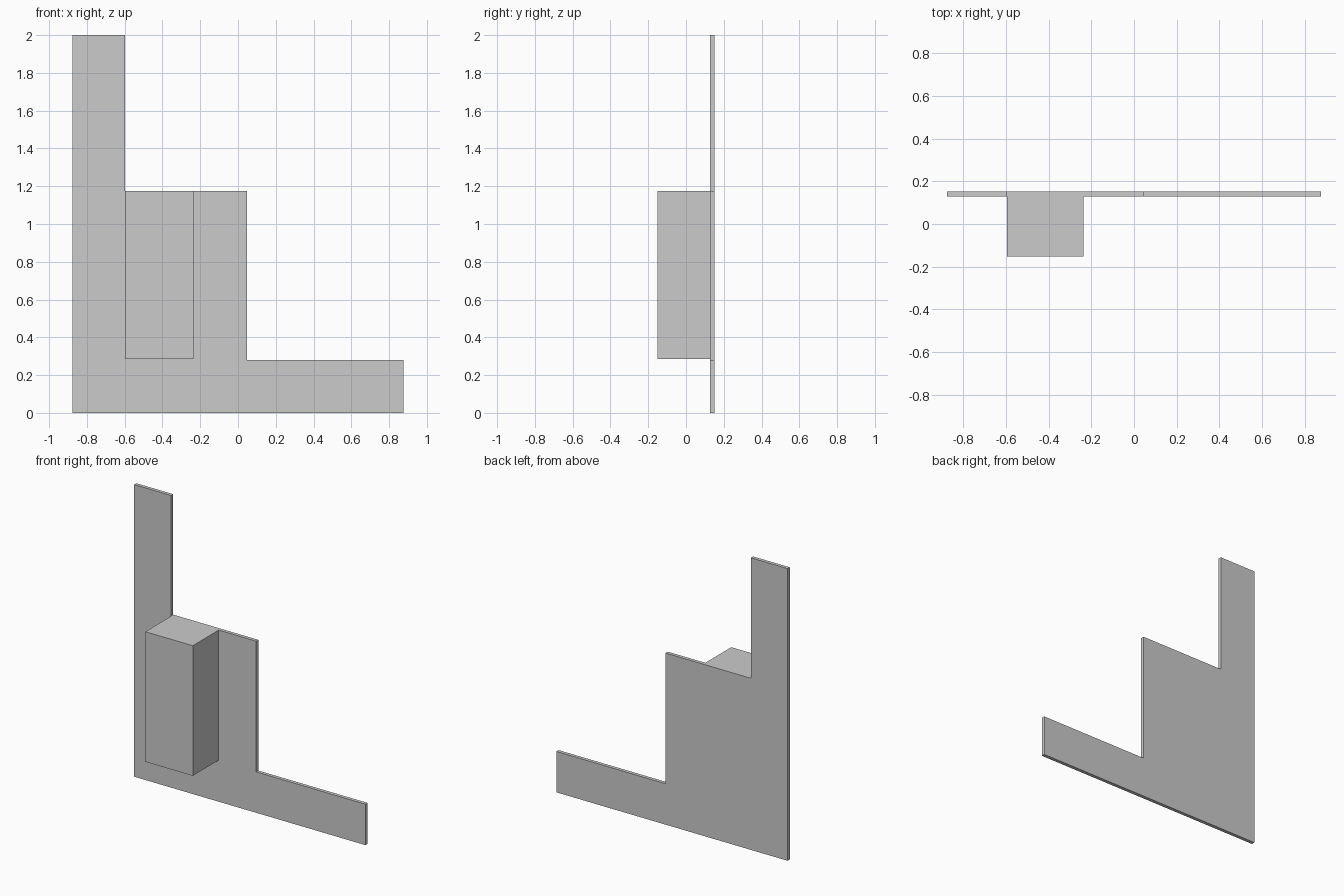
import bpy, bmesh

if "Cube" in bpy.data.objects:
    bpy.data.objects.remove(bpy.data.objects["Cube"])

FRONT, PLATE_FRONT, BACK = -0.152, 0.128, 0.152


def extrude_profile(name, outline, y0, y1):
    """Solid from an x/z outline, extruded from y0 back to y1."""
    bm = bmesh.new()
    face = bm.faces.new([bm.verts.new((x, y0, z)) for x, z in outline])
    ext = bmesh.ops.extrude_face_region(bm, geom=[face], use_keep_orig=True)
    moved = [g for g in ext["geom"] if isinstance(g, bmesh.types.BMVert)]
    bmesh.ops.translate(bm, verts=moved, vec=(0, y1 - y0, 0))
    bmesh.ops.recalc_face_normals(bm, faces=bm.faces)
    mesh = bpy.data.meshes.new(name)
    bm.to_mesh(mesh)
    bm.free()
    obj = bpy.data.objects.new(name, mesh)
    bpy.context.collection.objects.link(obj)
    return obj


# Thin stepped back plate
plate = extrude_profile("stepped_plate", [
    (-0.876, 0), (0.876, 0), (0.876, 0.28), (0.048, 0.28),
    (0.048, 1.175), (-0.597, 1.175), (-0.597, 2), (-0.876, 2)],
    PLATE_FRONT, BACK)

# Block on the front, flush with the middle step
block = extrude_profile("front_block", [
    (-0.595, 0.284), (-0.236, 0.284), (-0.236, 1.175), (-0.595, 1.175)],
    FRONT, (PLATE_FRONT + BACK) / 2)

# Fuse both into one solid
union = plate.modifiers.new("fuse_block", "BOOLEAN")
union.operation = "UNION"
union.solver = "EXACT"
union.object = block
bpy.context.view_layer.objects.active = plate
bpy.ops.object.modifier_apply(modifier=union.name)
bpy.data.objects.remove(block)
